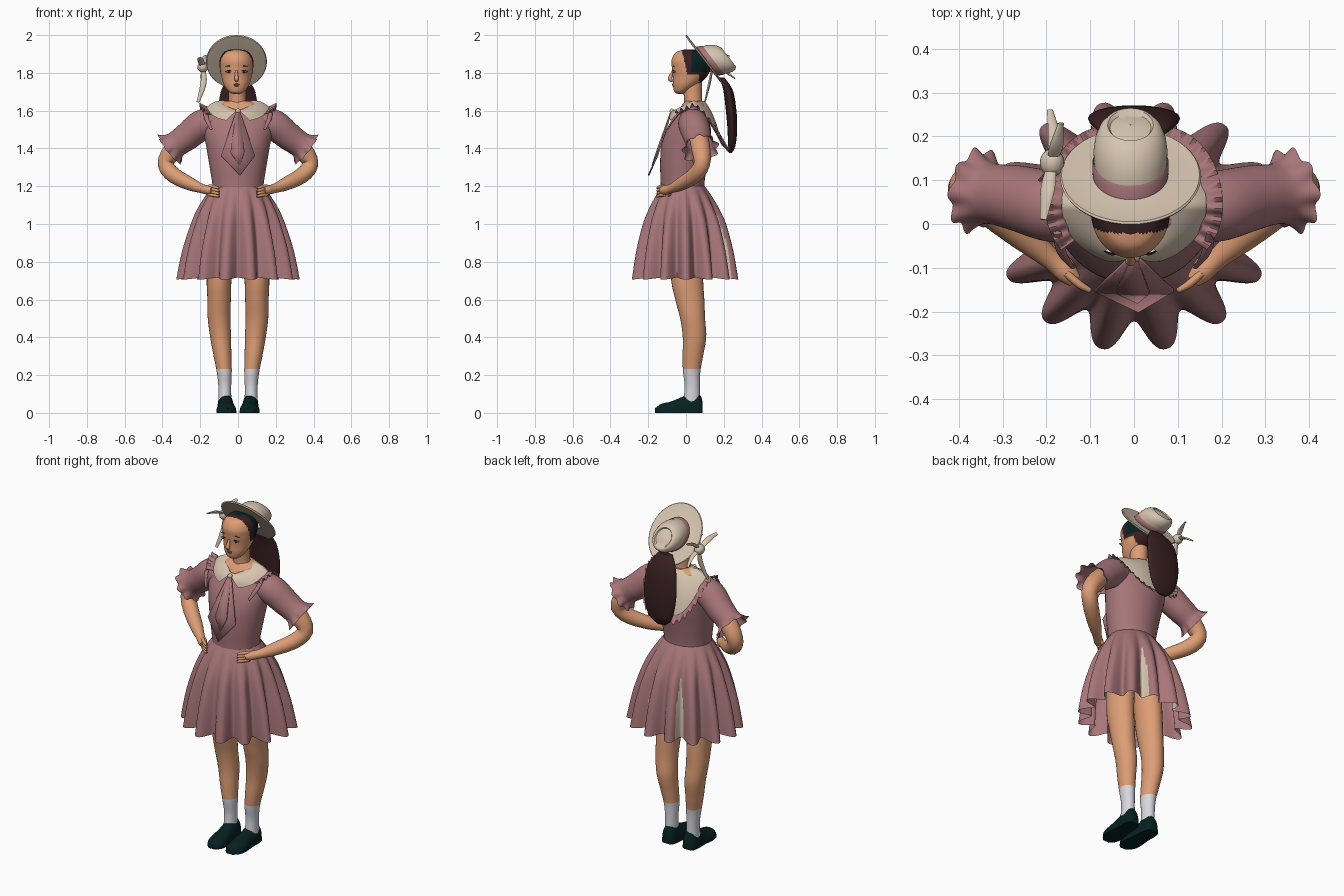
import bpy, bmesh
from math import sin, cos, pi, radians, copysign
from mathutils import Vector, Matrix

cube = bpy.data.objects.get("Cube")
if cube:
    bpy.data.objects.remove(cube)


def material(name, *rgb):
    m = bpy.data.materials.new(name)
    m.use_nodes = True
    m.diffuse_color = (*rgb, 1)
    m.node_tree.nodes["Principled BSDF"].inputs["Base Color"].default_value = (*rgb, 1)
    return m


PINK = material("dusty pink", .39, .18, .19)
SKIN = material("skin", .73, .34, .18)
BEIGE = material("beige", .67, .55, .43)
WHITE = material("white", .68, .68, .73)
GREEN = material("dark green", .002, .015, .015)
HAIR = material("dark brown", .04, .014, .015)
LIP = material("lip red", .4, .14, .08)


def finish(name, bm, mats, rule=None, mirror=False):
    """Turn a bmesh into a smooth object, coloured by a rule on face centres."""
    bmesh.ops.recalc_face_normals(bm, faces=bm.faces)
    if rule:
        for f in bm.faces:
            f.material_index = rule(f.calc_center_median())
    mesh = bpy.data.meshes.new(name)
    bm.to_mesh(mesh)
    bm.free()
    ob = bpy.data.objects.new(name, mesh)
    bpy.context.collection.objects.link(ob)
    for m in mats:
        mesh.materials.append(m)
    if mirror:
        ob.modifiers.new("Mirror", "MIRROR")
    bpy.ops.object.select_all(action="DESELECT")
    ob.select_set(True)
    bpy.context.view_layer.objects.active = ob
    bpy.ops.object.shade_smooth_by_angle(angle=radians(50))
    return ob


def surface(name, f, nu, nv, mats, closed=True, cap=True, **kw):
    """Grid surface from f(u, v), u running around and v along."""
    bm = bmesh.new()
    cols = nu if closed else nu + 1
    rings = [[bm.verts.new(f(i / nu, j / nv)) for i in range(cols)] for j in range(nv + 1)]
    for a, b in zip(rings, rings[1:]):
        for i in range(nu):
            k = (i + 1) % cols
            bm.faces.new((a[i], a[k], b[k], b[i]))
    if closed and cap:
        bm.faces.new(rings[0])
        bm.faces.new(rings[-1])
    return finish(name, bm, mats, **kw)


def spline(rows, s):
    """Catmull-Rom interpolation of equally long rows."""
    n = len(rows) - 1
    x = min(max(s, 0), 1) * n
    i = min(int(x), n - 1)
    t = x - i
    a, b, c, d = (Vector(rows[min(max(k, 0), n)]) for k in range(i - 1, i + 3))
    return b + (c - a) * (t / 2) + (a * 2 - b * 5 + c * 4 - d) * (t * t / 2) \
        + (b * 3 - a - c * 3 + d) * (t ** 3 / 2)


def loft(name, rows, mats, nu=28, nv=28, **kw):
    """Level ellipses; rows are x, y, z, rx, ry."""
    def f(u, v):
        x, y, z, rx, ry = spline(rows, v)
        return x + rx * cos(u * 2 * pi), y + ry * sin(u * 2 * pi), z
    return surface(name, f, nu, nv, mats, **kw)


def tube(name, rows, mats, flat=1, wave=0, nu=20, nv=20, **kw):
    """Round or flat tube along a path; rows are x, y, z, radius."""
    def f(u, v):
        p = spline(rows, v)
        d = (spline(rows, v + .01) - spline(rows, v - .01)).to_3d().normalized()
        side = d.cross(Vector((0, 1, .1))).normalized()
        t = u * 2 * pi
        r = p[3] * (1 + wave * cos(t * 9) * max(0, v * 4 - 3))
        return p.to_3d() + side * r * cos(t) + d.cross(side) * r * flat * sin(t)
    return surface(name, f, nu, nv, mats, **kw)


def blob(name, loc, size, mat):
    bm = bmesh.new()
    bmesh.ops.create_uvsphere(bm, u_segments=20, v_segments=12, radius=1,
                              matrix=Matrix.Translation(loc) @ Matrix.Diagonal((*size, 1)))
    finish(name, bm, [mat])


def plate(name, points, mat):
    bm = bmesh.new()
    bm.faces.new([bm.verts.new(p) for p in points])
    ob = finish(name, bm, [mat])
    ob.modifiers.new("Solidify", "SOLIDIFY").thickness = .008


# Legs with socks, and shoes
loft("legs", [(.09, 0, .95, .07, .085), (.1, .005, .72, .066, .085), (.1, .02, .6, .062, .077),
              (.1, .035, .5, .06, .066), (.092, .045, .4, .055, .062), (.082, .036, .3, .047, .054),
              (.073, .03, .22, .04, .046), (.07, .033, .14, .034, .04), (.07, .03, .05, .035, .045)],
     [SKIN, WHITE], nv=48, rule=lambda c: int(c.z < .235), mirror=True)

SHOE = [(.068, .088, .022, .06), (.067, .072, .038, .098), (.066, .03, .044, .108), (.064, -.02, .045, .085),
        (.062, -.08, .053, .06), (.06, -.13, .048, .048), (.058, -.163, .02, .025)]


def shoe(u, v):
    x, y, w, h = spline(SHOE, v)
    t = u * 2 * pi
    return x + w * cos(t), y, h * max(sin(t), 0) ** .75


surface("shoes", shoe, 28, 24, [GREEN], mirror=True)

# Pleated skirt, with pale lining in two folds at the back
SKIRT = [(1.2, .135, .115), (1.15, .172, .15), (1.08, .215, .19), (1, .25, .225), (.86, .295, .262), (.706, .327, .288)]
PLEATS = 14


def skirt(u, v):
    z, rx, ry = spline(SKIRT, v)
    t = u * 2 * pi
    fold = (.5 - .5 * cos(PLEATS * t)) ** 1.3
    r = 1 - .25 * v * fold + .02 * v * sin(3 * t)
    return rx * r * cos(t), ry * r * sin(t) - .015 * (1 - v), z + .01 * v * fold


def lining(c):
    a = Vector((abs(c.x), c.y + .005)).angle(Vector((0, 1)))
    return int(c.y > 0 and abs(a - 2 * pi / PLEATS) < .085 * min(1, (1.07 - c.z) * 5))


surface("skirt", skirt, PLEATS * 20, 50, [PINK, BEIGE], cap=False, rule=lining)

# Bodice, open to the skin at the throat
loft("bodice", [(0, -.018, 1.16, .134, .115), (0, -.018, 1.22, .137, .116), (0, -.012, 1.32, .153, .125),
                (0, 0, 1.42, .17, .13), (0, .015, 1.5, .185, .117), (0, .03, 1.57, .185, .088),
                (0, .04, 1.62, .15, .068), (0, .045, 1.65, .07, .05)],
     [PINK, SKIN], nu=48, nv=48, rule=lambda c: int(c.z > (1.595 + abs(c.x) * .5 if c.y < .02 else 1.63)))

# Sleeves, arms and hands
tube("sleeves", [(.12, .03, 1.535, .07), (.19, .04, 1.525, .08), (.27, .06, 1.463, .074),
                 (.33, .07, 1.42, .07), (.362, .077, 1.395, .093)],
     [PINK], wave=.1, nu=72, nv=28, cap=False, mirror=True)
tube("arms", [(.27, .065, 1.47, .05), (.345, .08, 1.39, .05), (.383, .085, 1.32, .043), (.345, .05, 1.262, .042),
              (.26, -.02, 1.215, .036), (.19, -.08, 1.187, .024), (.155, -.11, 1.18, .025), (.135, -.13, 1.178, .017)],
     [SKIN], nu=36, mirror=True)
for i in range(4):
    z = 1.2 - i * .015
    tube("finger", [(.155, -.112, z, .009), (.125, -.138, z - .003, .009), (.1, -.152, z - .01, .006)],
         [SKIN], nu=8, nv=6, mirror=True)
tube("thumb", [(.17, -.09, 1.19, .01), (.155, -.085, 1.165, .01), (.14, -.09, 1.15, .007)],
     [SKIN], nu=8, nv=6, mirror=True)


# Pointed collar that hangs low at the back, edged with a ruffle
def collar_edge(t):
    c, s = cos(t), sin(t)
    if s > 0:
        return Vector((.165 * copysign(abs(c) ** .6, c), .04 + .15 * s, 1.62 - .205 * s ** 1.5))
    return Vector((.165 * c, .04 + .135 * s, 1.62 + .078 * s))


def collar(u, v):
    t = u * 2 * pi - pi / 2
    front = min(sin(t), 0)
    inner = Vector((.06 * cos(t), .04 + .06 * sin(t) + .03 * front, 1.65 + .045 * front))
    if front:
        v *= min(1, .1 + abs(cos(t)) * 2.4)
    return inner.lerp(collar_edge(t), v) + Vector((0, .02 * sin(t), .03)) * v * (1 - v) * 2


def ruffle(u, v):
    t = radians(-35 + 250 * u)
    wave = .012 * sin(u * 50 * pi) * v
    return collar_edge(t) + Vector((cos(t), sin(t), .25 - 1.1 * max(sin(t), 0))) * v * .038 + Vector((0, 0, wave + .004))


surface("collar", collar, 96, 10, [BEIGE], cap=False)
surface("collar_ruffle", ruffle, 150, 3, [PINK], closed=False)
tube("front_ruffles", [(.175, -.02, 1.605, .01), (.165, -.065, 1.555, .012), (.14, -.1, 1.5, .006)],
     [PINK], flat=.5, nu=10, nv=10, mirror=True)

# Neck tie
plate("tie", [(-.012, -.075, 1.59), (-.09, -.148, 1.36), (.01, -.195, 1.255), (.09, -.148, 1.36), (.012, -.075, 1.59)], PINK)
plate("tie_front", [(-.01, -.085, 1.59), (-.04, -.16, 1.38), (.008, -.182, 1.31), (.035, -.16, 1.38), (.01, -.085, 1.59)], PINK)
blob("tie_knot", (0, -.075, 1.597), (.014, .012, .014), BEIGE)

# Neck and head, with hair and headband
loft("neck", [(0, .04, 1.6, .055, .052), (-.003, .037, 1.66, .046, .047), (-.006, .032, 1.75, .048, .052)], [SKIN])


def scalp(c):
    if c.z < 1.79:
        return int(c.y > .07)
    if c.y < .005 - .22 * (c.z - 1.8):
        return 0
    return 2 if .03 < c.y < .11 and c.z > 1.805 else 1


loft("head", [(-.008, -.03, 1.688, .012, .012), (-.008, -.026, 1.7, .04, .035), (-.008, -.003, 1.735, .066, .066),
              (-.008, .02, 1.78, .08, .09), (-.008, .03, 1.83, .089, .105), (-.008, .03, 1.87, .088, .106),
              (-.008, .03, 1.91, .065, .082), (-.008, .03, 1.925, .02, .03)],
     [SKIN, HAIR, GREEN], nu=96, nv=72, rule=scalp)
tube("nose", [(-.008, -.07, 1.81, .006), (-.008, -.08, 1.785, .009), (-.008, -.084, 1.767, .012), (-.008, -.07, 1.757, .006)],
     [SKIN], nu=12, nv=10)
blob("upper_lip", (-.008, -.069, 1.739), (.016, .006, .004), LIP)
blob("lower_lip", (-.008, -.067, 1.732), (.013, .007, .004), LIP)
for side in (-1, 1):
    x = side * .041 - .008
    blob("eye", (x, -.061, 1.806), (.016, .008, .006), WHITE)
    blob("iris", (x, -.067, 1.806), (.006, .004, .006), HAIR)
    tube("eyelid", [(x - .018, -.062, 1.806, .002), (x, -.07, 1.814, .002), (x + .018, -.062, 1.806, .002)],
         [HAIR], nu=8, nv=8)
    tube("eyebrow", [(x - .02, -.062, 1.832, .001), (x, -.067, 1.837, .002), (x + .02, -.062, 1.832, .001)],
         [HAIR], nu=8, nv=8)

# Ponytail
loft("ponytail", [(0, .19, 1.775, .045, .014), (0, .222, 1.71, .088, .025), (0, .238, 1.61, .104, .028),
                  (0, .245, 1.51, .1, .026), (0, .243, 1.42, .075, .02), (0, .235, 1.375, .03, .008)], [HAIR])

# Tilted hat with a sagging rounded crown
TILT = Matrix.Translation((-.008, .107, 1.858)) @ Matrix.Rotation(radians(-52.5), 4, "X") @ Matrix.Diagonal((.9, 1, 1, 1))


def lathe(name, profile, mat):
    def f(u, v):
        r, h = profile[round(v * (len(profile) - 1))]
        return TILT @ Vector((r * cos(u * 2 * pi), r * sin(u * 2 * pi) + max(h - .006, 0) * .5, h))
    surface(name, f, 48, len(profile) - 1, [mat], cap=False)


lathe("hat", [(.08, -.005), (.13, -.006), (.175, -.004), (.179, .002), (.175, .006), (.13, .002), (.09, .006),
              (.092, .03), (.094, .055), (.09, .078), (.08, .097), (.067, .108), (.058, .11), (.052, .104),
              (.03, .109), (.001, .111)], BEIGE)
lathe("hat_band", [(.09, .004), (.096, .008), (.097, .03), (.094, .036)], PINK)

# Ribbon bow on the hat
K = Vector((-.187, .14, 1.83))
blob("bow_knot", K, (.028, .032, .028), BEIGE)
for end, mid, r in (((-.02, -.13, .05), (-.01, -.06, .035), .017), ((.02, .09, .06), (.01, .04, .04), .017),
                    ((-.025, -.04, -.185), (.005, -.015, -.08), .016), ((-.005, .12, -.06), (.005, .06, -.02), .014)):
    tube("bow_ribbon", [(*K, .01), (*(K + Vector(mid)), r), (*(K + Vector(end)), r * .5)],
         [BEIGE], flat=.45, nu=12, nv=12)
